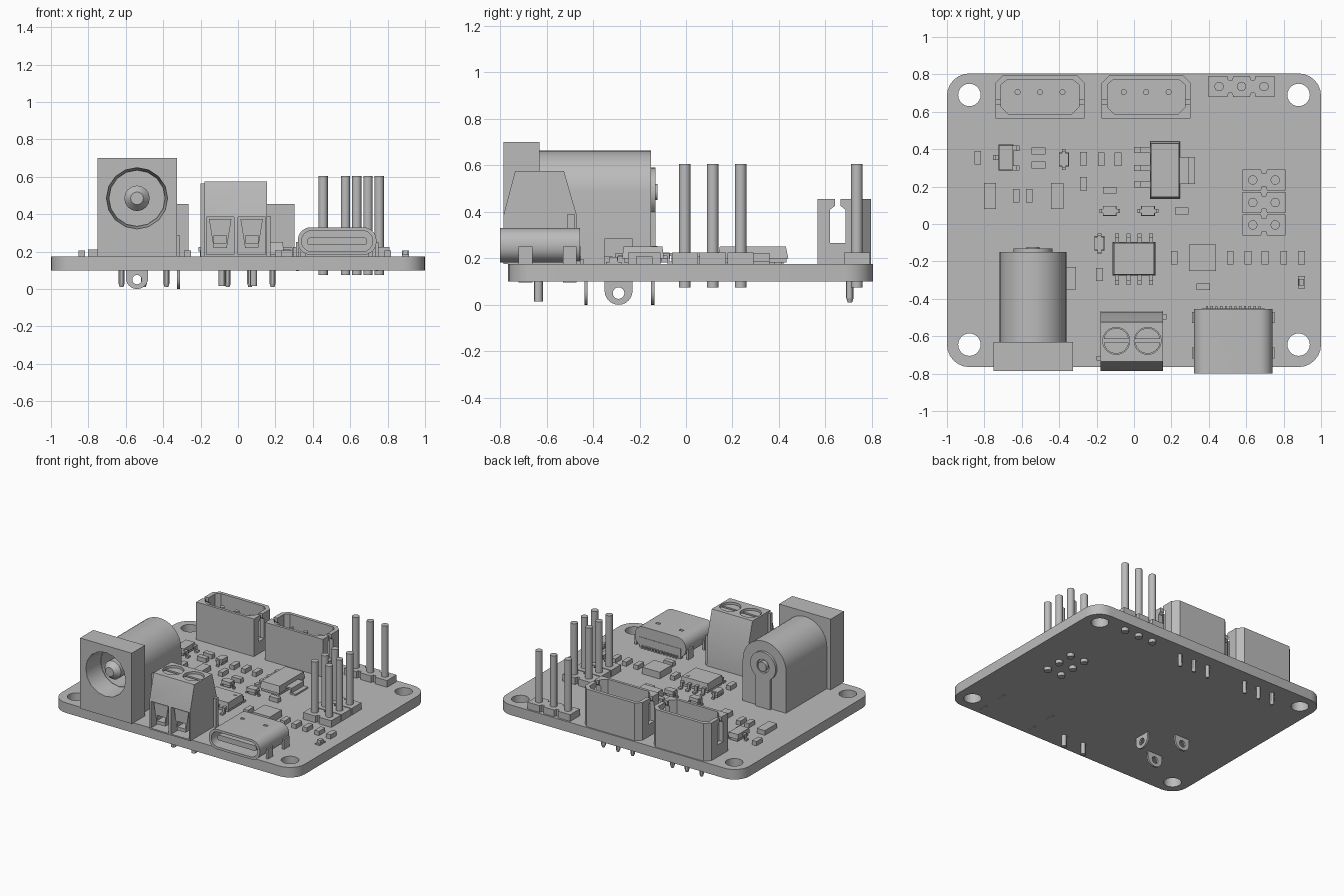
import bpy, bmesh, math
from mathutils import Vector

if "Cube" in bpy.data.objects:
    bpy.data.objects.remove(bpy.data.objects["Cube"], do_unlink=True)

grey = bpy.data.materials.new("plain_grey")
grey.use_nodes = True
grey.diffuse_color = (0.5, 0.5, 0.5, 1)
grey.node_tree.nodes["Principled BSDF"].inputs["Base Color"].default_value = (0.5, 0.5, 0.5, 1)

TOP, BOTTOM = 0.175, 0.10
parts = []


def finish(name, bm):
    bmesh.ops.recalc_face_normals(bm, faces=bm.faces)
    mesh = bpy.data.meshes.new(name)
    bm.to_mesh(mesh)
    bm.free()
    mesh.materials.append(grey)
    obj = bpy.data.objects.new(name, mesh)
    bpy.context.collection.objects.link(obj)
    parts.append(obj)
    return obj


def prism(name, pts, axis, lo, hi, taper=1.0):
    """Extrude a 2D profile along an axis, optionally scaling the far end."""
    place = {"x": lambda a, b, t: (t, a, b),
             "y": lambda a, b, t: (a, t, b),
             "z": lambda a, b, t: (a, b, t)}[axis]
    n = len(pts)
    ca, cb = sum(p[0] for p in pts) / n, sum(p[1] for p in pts) / n
    bm = bmesh.new()
    start = [bm.verts.new(place(a, b, lo)) for a, b in pts]
    end = [bm.verts.new(place(ca + (a - ca) * taper, cb + (b - cb) * taper, hi)) for a, b in pts]
    bm.faces.new(start)
    bm.faces.new(end)
    for i in range(n):
        j = (i + 1) % n
        bm.faces.new((start[i], start[j], end[j], end[i]))
    return finish(name, bm)


def box(name, x0, x1, y0, y1, z0, z1, taper=1.0):
    return prism(name, [(x0, y0), (x1, y0), (x1, y1), (x0, y1)], "z", z0, z1, taper)


def arc(a, b, r, start, end, steps):
    return [(a + r * math.cos(math.radians(start + (end - start) * i / steps)),
             b + r * math.sin(math.radians(start + (end - start) * i / steps)))
            for i in range(steps + 1)]


def circle(a, b, r, sides=24):
    return arc(a, b, r, 0, 360, sides)[:-1]


def rounded(a0, a1, b0, b1, r, steps=6):
    pts = []
    for i, (a, b) in enumerate(((a1 - r, b1 - r), (a0 + r, b1 - r), (a0 + r, b0 + r), (a1 - r, b0 + r))):
        pts += arc(a, b, r, 90 * i, 90 * i + 90, steps)
    return pts


def cut(obj, *cutters):
    for c in cutters:
        mod = obj.modifiers.new("cut", "BOOLEAN")
        mod.operation, mod.solver, mod.object = "DIFFERENCE", "EXACT", c
    bpy.context.view_layer.update()
    result = obj.evaluated_get(bpy.context.evaluated_depsgraph_get())
    mesh = bpy.data.meshes.new_from_object(result)
    obj.modifiers.clear()
    obj.data = mesh
    for c in cutters:
        parts.remove(c)
        bpy.data.objects.remove(c, do_unlink=True)


# Circuit board with four mounting holes
board = prism("circuit_board", rounded(-1, 1, -0.765, 0.805, 0.12), "z", BOTTOM, TOP)
cut(board, *[prism("hole", circle(x, y, 0.06), "z", 0, 0.3) for x in (-0.88, 0.88) for y in (-0.645, 0.69)])

# Power jack: front plate and arched barrel, bored from the front
JX, JZ = -0.54, 0.485
plate = box("jack_front_plate", -0.75, -0.325, -0.785, -0.63, TOP, 0.70)
cut(plate, prism("bore", circle(JX, JZ, 0.165, 16), "y", -0.80, -0.6, 0.9))
arch = [(JX + 0.178, TOP)] + arc(JX, JZ, 0.178, 0, 180, 20) + [(JX - 0.178, TOP)]
barrel = prism("jack_barrel", arch, "y", -0.63, -0.15)
cut(barrel, prism("bore", circle(JX, JZ, 0.148, 16), "y", -0.7, -0.25))
prism("jack_centre_pin", circle(JX, JZ, 0.068, 16), "y", -0.70, -0.24)
prism("jack_pin_tip", circle(JX, JZ, 0.068, 16), "y", -0.70, -0.74, 0.5)

# Keyhole-shaped contact on the back of the jack
key = [(JX + 0.06, TOP)] + arc(JX, JZ, 0.105, -55, 235, 18) + [(JX - 0.06, TOP)]
back_contact = prism("jack_back_contact", key, "y", -0.15, -0.132)
cut(back_contact, prism("eye", circle(JX, JZ, 0.05), "y", -0.2, -0.1))
prism("jack_rivet", circle(JX, JZ, 0.035), "y", -0.15, -0.122)


# Solder tabs with eyelets under the jack
def solder_tab(name, a, axis, t, top):
    outline = [(a + 0.06, top)] + [(a + 0.06, 0.06)] + arc(a, 0.06, 0.06, -15, -165, 10) + [(a - 0.06, 0.06), (a - 0.06, top)]
    tab = prism(name, outline, axis, t - 0.007, t + 0.007)
    cut(tab, prism("eye", circle(a, 0.05, 0.025, 16), axis, t - 0.05, t + 0.05))


solder_tab("jack_middle_tab", JX, "y", -0.43, TOP)
solder_tab("jack_rear_tab", JX, "y", -0.143, TOP)
solder_tab("jack_side_tab", -0.29, "x", -0.318, 0.285)
box("jack_side_spring", -0.36, -0.318, -0.35, -0.23, 0.272, 0.285)

# Two open-topped three-pin wire sockets
for n, cx in enumerate((-0.5025, 0.065)):
    w = 0.2375
    shell = [(cx - w, 0.565), (cx + w, 0.565), (cx + w, 0.755), (cx + w - 0.04, 0.795),
             (cx - w + 0.04, 0.795), (cx - w, 0.755)]
    cav = [(cx - w + 0.07, 0.585), (cx + w - 0.07, 0.585), (cx + w - 0.03, 0.625), (cx + w - 0.03, 0.745),
           (cx + w - 0.06, 0.77), (cx - w + 0.06, 0.77), (cx - w + 0.03, 0.745), (cx - w + 0.03, 0.625)]
    socket = prism(f"wire_socket_{n}", shell, "z", TOP, 0.455)
    slot = [(0.62, 0.265), (0.685, 0.265), (0.685, 0.41), (0.665, 0.425), (0.665, 0.5), (0.64, 0.5),
            (0.64, 0.425), (0.62, 0.41)]
    cut(socket, prism("cavity", cav, "z", 0.22, 0.6), prism("slot", slot, "x", cx - 0.4, cx + 0.4))
    for dx in (-0.12, 0, 0.12):
        px = cx + dx
        prism("socket_pin", circle(px, 0.705, 0.016, 12), "z", 0.03, 0.40)
        prism("socket_pin_point", circle(px, 0.705, 0.016, 12), "z", 0.03, 0.01, 0.6)

# Two-way screw terminal
side = [(-0.785, TOP), (-0.785, 0.385), (-0.735, 0.575), (-0.525, 0.575), (-0.47, 0.385), (-0.465, TOP)]
terminal = prism("screw_terminal", side, "x", -0.18, 0.155)
SCREWS = (-0.095, 0.073)
cut(terminal, *[prism("well", circle(x, -0.625, 0.072), "z", 0.54, 0.7) for x in SCREWS],
    *[box("mouth", x - 0.073, x + 0.073, -0.9, -0.66, 0.185, 0.385) for x in SCREWS])
for x in SCREWS:
    screw = prism("terminal_screw", circle(x, -0.625, 0.068), "z", 0.5, 0.56)
    cut(screw, box("slot", x - 0.1, x + 0.1, -0.634, -0.616, 0.545, 0.6))
    clamp = prism("wire_clamp", [(x - 0.06, 0.375), (x - 0.035, 0.22), (x + 0.035, 0.22), (x + 0.06, 0.375)],
                  "y", -0.77, -0.65)
    cut(clamp, box("gap", x - 0.033, x + 0.033, -0.9, -0.68, 0.245, 0.285))
    prism("terminal_leg", circle(x + 0.01, -0.635, 0.019, 12), "z", 0.015, TOP)
box("terminal_left_rib", -0.2, -0.18, -0.73, -0.705, TOP, 0.565)
box("terminal_right_rib", 0.155, 0.175, -0.51, -0.48, TOP, 0.39)

# Oval data port: hollow shell, tongue, rear contacts and shell legs
UX, UZ = 0.53, 0.255
port = prism("port_shell", rounded(UX - 0.21, UX + 0.21, 0.182, 0.33, 0.07, 8), "y", -0.80, -0.455)
cut(port, prism("opening", rounded(UX - 0.19, UX + 0.19, 0.2, 0.312, 0.055, 8), "y", -0.9, -0.5),
    *[box("dimple", x - 0.015, x + 0.015, -0.57, -0.55, 0.325, 0.4) for x in (0.43, 0.62)])
prism("port_tongue", rounded(UX - 0.16, UX + 0.16, 0.235, 0.275, 0.015, 3), "y", -0.77, -0.49)
box("port_rear_block", UX - 0.17, UX + 0.17, -0.48, -0.452, TOP, 0.25)
for i in range(12):
    x = UX - 0.14 + i * 0.0255
    box("port_contact", x - 0.006, x + 0.006, -0.455, -0.438, TOP, 0.195)
for s in (-1, 1):
    for y in (-0.69, -0.50):
        x = UX + s * 0.213
        box("port_leg", x - 0.008, x + 0.008, y - 0.03, y + 0.03, 0.095, 0.25)


# Pin headers with notched bases
def header(name, xs, y):
    x0, x1 = xs[0] - 0.056, xs[-1] + 0.056
    base = box(name, x0, x1, y - 0.056, y + 0.056, TOP, 0.225)
    notches = []
    for a, b in zip(xs, xs[1:]):
        m = (a + b) / 2
        notches += [prism("notch", [(m - 0.02, y + s * 0.07), (m + 0.02, y + s * 0.07),
                                    (m + 0.01, y + s * 0.035), (m - 0.01, y + s * 0.035)], "z", 0.1, 0.3)
                    for s in (-1, 1)]
    cut(base, *notches)
    for x in xs:
        prism(name + "_pin", circle(x, y, 0.025, 16), "z", 0.075, 0.605)


header("edge_header", (0.455, 0.575, 0.695), 0.735)
for y in (0.235, 0.115, -0.005):
    header("jumper_header", (0.635, 0.755), y)


# Chips: bevel-sided body with bent legs
def chip(name, x0, x1, y0, y1, z1):
    box(name + "_lower", x0 + 0.008, x1 - 0.008, y0 + 0.008, y1 - 0.008, TOP + 0.006, TOP + 0.03)
    return box(name, x0, x1, y0, y1, TOP + 0.025, z1, 0.93)


def leg(root, tip, y, half, axis="x"):
    m = root + (tip - root) * 0.5
    z = TOP + 0.035
    pts = [(root, z), (m, z), (m, TOP), (tip, TOP), (tip, TOP + 0.012),
           (m + (tip - root) * 0.15, TOP + 0.012), (m + (tip - root) * 0.15, z + 0.012), (root, z + 0.012)]
    if axis == "x":
        prism("chip_leg", pts, "y", y - half, y + half)
    else:
        prism("chip_leg", pts, "x", y - half, y + half)


chip("eight_leg_chip", -0.115, 0.115, -0.275, -0.095, 0.25)
prism("chip_dot", circle(0.075, -0.135, 0.013, 16), "z", 0.24, 0.253)
for x in (-0.09, -0.03, 0.03, 0.09):
    leg(-0.11, -0.05, x, 0.011, "y")
    leg(-0.26, -0.325, x, 0.011, "y")

chip("regulator", 0.085, 0.245, 0.135, 0.44, 0.25)
for y in (0.21, 0.3, 0.395):
    leg(0.1, 0.0, y, 0.016)
leg(0.23, 0.325, 0.287, 0.072)

chip("transistor", -0.725, -0.645, 0.285, 0.425, 0.235)
leg(-0.715, -0.755, 0.355, 0.014)
for y in (0.3, 0.405):
    leg(-0.655, -0.612, y, 0.014)

# Diodes with a leg at either end
for x, y, upright in ((-0.375, 0.345, 1), (-0.185, -0.105, 1), (-0.13, 0.07, 0), (0.075, 0.07, 0)):
    hx, hy = (0.027, 0.037) if upright else (0.037, 0.027)
    chip("diode", x - hx, x + hx, y - hy, y + hy, 0.225)
    for s in (-1, 1):
        c = y if upright else x
        leg(c + s * 0.03, c + s * 0.055, x if upright else y, 0.01, "y" if upright else "x")

# Small surface parts, upright and lying
UPRIGHT = [(-0.835, 0.355), (-0.63, 0.15), (-0.56, 0.15), (-0.27, 0.35), (-0.175, 0.345), (-0.085, 0.345),
           (-0.27, 0.215), (-0.185, -0.27)] + [(x, -0.18) for x in (0.215, 0.515, 0.61, 0.7, 0.8, 0.895)]
LYING = [(-0.51, 0.39), (-0.51, 0.315), (-0.13, 0.18), (0.255, 0.07), (0.37, -0.335)]
for places, hx, hy in ((UPRIGHT, 0.018, 0.036), (LYING, 0.037, 0.018)):
    for x, y in places:
        box("small_chip_part", x - hx, x + hx, y - hy, y + hy, TOP, 0.207)
for x in (-0.77, -0.41):
    box("large_chip_part", x - 0.033, x + 0.033, 0.08, 0.22, TOP, 0.21)
box("square_part", 0.293, 0.438, -0.25, -0.11, TOP, 0.225)
box("indicator_base", 0.877, 0.913, -0.345, -0.278, TOP, 0.185)
box("indicator_lens", 0.88, 0.91, -0.33, -0.293, 0.185, 0.205, 0.9)

# Smooth curved walls, keep hard edges
for obj in parts:
    obj.select_set(True)
bpy.context.view_layer.objects.active = board
bpy.ops.object.shade_smooth_by_angle(angle=math.radians(30))
